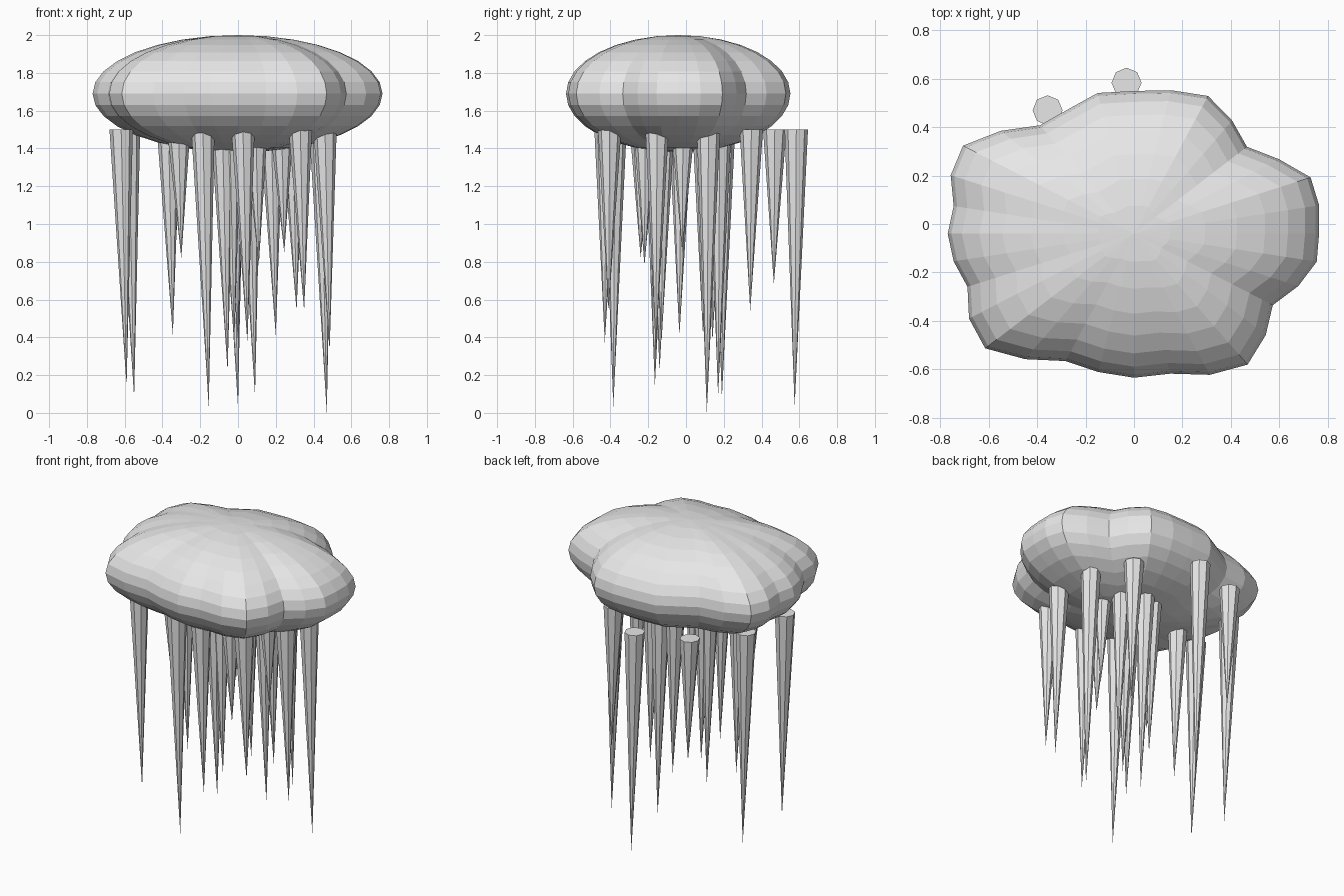
import bpy
import bmesh
from math import atan2, pi
from mathutils import Matrix

if "Cube" in bpy.data.objects:
    bpy.data.objects.remove(bpy.data.objects["Cube"], do_unlink=True)

# Single pale grey material
grey = bpy.data.materials.new("pale_grey")
grey.use_nodes = True
colour = (0.8, 0.8, 0.8, 1)
grey.diffuse_color = colour
grey.node_tree.nodes["Principled BSDF"].inputs["Base Color"].default_value = colour


def finish(bm, name):
    """Turn a bmesh into a flat shaded, coloured object."""
    bmesh.ops.recalc_face_normals(bm, faces=bm.faces)
    mesh = bpy.data.meshes.new(name)
    bm.to_mesh(mesh)
    bm.free()
    mesh.materials.append(grey)
    obj = bpy.data.objects.new(name, mesh)
    bpy.context.collection.objects.link(obj)
    return obj


# Cloud body: flattened sphere whose meridians swell and pinch into lobes
SEGMENTS = 32
DEPTH, HEIGHT = 0.77, 0.31
CENTRE_Y, CENTRE_Z = -0.04, 1.69
lobes = [.765, .78, .79, .72, .66, .73, .80, .785,
         .766, .77, .72, .70, .78, .85, .82, .76,
         .77, .76, .745, .82, .87, .81, .74, .757,
         .773, .766, .82, .845, .77, .69, .735, .77]

bm = bmesh.new()
bmesh.ops.create_uvsphere(bm, u_segments=SEGMENTS, v_segments=16, radius=1)
for v in bm.verts:
    step = round(atan2(v.co.y, v.co.x) / (2 * pi) * SEGMENTS) % SEGMENTS
    swell = lobes[step]
    v.co.x *= swell
    v.co.y = v.co.y * swell * DEPTH + CENTRE_Y
    v.co.z = v.co.z * HEIGHT + CENTRE_Z
finish(bm, "cloud_body")

# Hanging spikes: tip positions below a shared top level, leaning slightly
TOP = 1.5
RADIUS = 0.062
LEAN = Matrix(((1, 0, -0.021), (0, 1, 0.006), (0, 0, 1)))


def spike(index, x, y, z):
    length = TOP - z
    bm = bmesh.new()
    bmesh.ops.create_cone(bm, cap_ends=True, segments=8,
                          radius1=0, radius2=RADIUS, depth=length)
    bmesh.ops.remove_doubles(bm, verts=bm.verts, dist=0.0001)
    bmesh.ops.translate(bm, verts=bm.verts, vec=(0, 0, length / 2))
    bmesh.ops.transform(bm, verts=bm.verts, matrix=LEAN.to_4x4())
    bmesh.ops.translate(bm, verts=bm.verts, vec=(x, y, z))
    finish(bm, f"hanging_spike_{index}")


tips = [(.47, .11, 0), (0, .575, .03), (-.155, -.385, .03),
        (-.55, .19, .08), (.09, .17, .09), (-.59, -.165, .14),
        (-.055, -.14, .22), (.485, -.16, .33), (.05, -.43, .37),
        (-.02, -.13, .37), (0, .14, .38), (-.345, -.035, .41),
        (.2, .09, .41), (.35, -.41, .54), (.31, .34, .54),
        (-.34, .465, .68), (.11, -.22, .78), (-.3, -.24, .82),
        (.245, -.02, .85)]
for i, tip in enumerate(tips):
    spike(i + 1, *tip)
